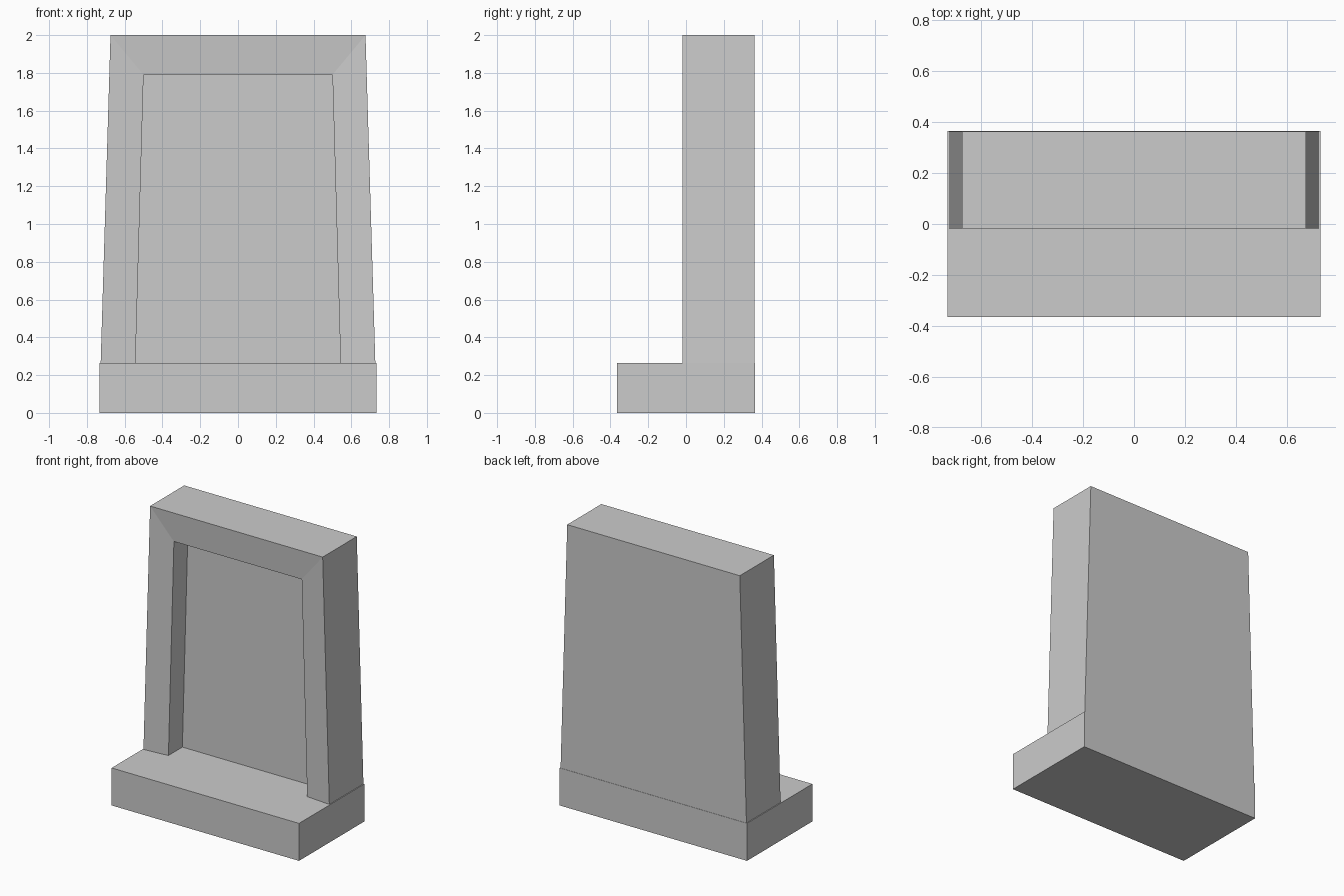
import bpy
import bmesh

if "Cube" in bpy.data.objects:
    bpy.data.objects.remove(bpy.data.objects["Cube"], do_unlink=True)

stone = bpy.data.materials.new("grey stone")
stone.use_nodes = True
colour = (0.6, 0.6, 0.6, 1)
stone.diffuse_color = colour
stone.node_tree.nodes["Principled BSDF"].inputs["Base Color"].default_value = colour

BASE_TOP = 0.265


def finish(bm, name):
    bmesh.ops.recalc_face_normals(bm, faces=bm.faces)
    mesh = bpy.data.meshes.new(name)
    bm.to_mesh(mesh)
    bm.free()
    mesh.materials.append(stone)
    obj = bpy.data.objects.new(name, mesh)
    bpy.context.collection.objects.link(obj)
    return obj


# Plinth: a plain block
bm = bmesh.new()
bmesh.ops.create_cube(bm, size=1)
for v in bm.verts:
    v.co.x *= 1.466
    v.co.y *= 0.73
    v.co.z = (v.co.z + 0.5) * BASE_TOP
finish(bm, "plinth")

# Upright slab: tapered arches lofted from the back, round the front, into the recess
bm = bmesh.new()


def arch(foot, head, top, y):
    points = [(-foot, BASE_TOP), (-head, top), (head, top), (foot, BASE_TOP)]
    return [bm.verts.new((x, y, z)) for x, z in points]


back = arch(0.727, 0.675, 2.0, 0.363)
front = arch(0.727, 0.675, 2.0, -0.018)
lip = arch(0.543, 0.5, 1.79, -0.002)
panel = arch(0.543, 0.5, 1.79, 0.154)
rings = [back, front, lip, panel]

for a, b in zip(rings, rings[1:]):
    for i in range(3):
        bm.faces.new((a[i], a[i + 1], b[i + 1], b[i]))

# Back face, recessed panel and underside
bm.faces.new(back)
bm.faces.new(panel)
bm.faces.new([r[0] for r in rings] + [r[3] for r in reversed(rings)])
finish(bm, "upright_slab")
